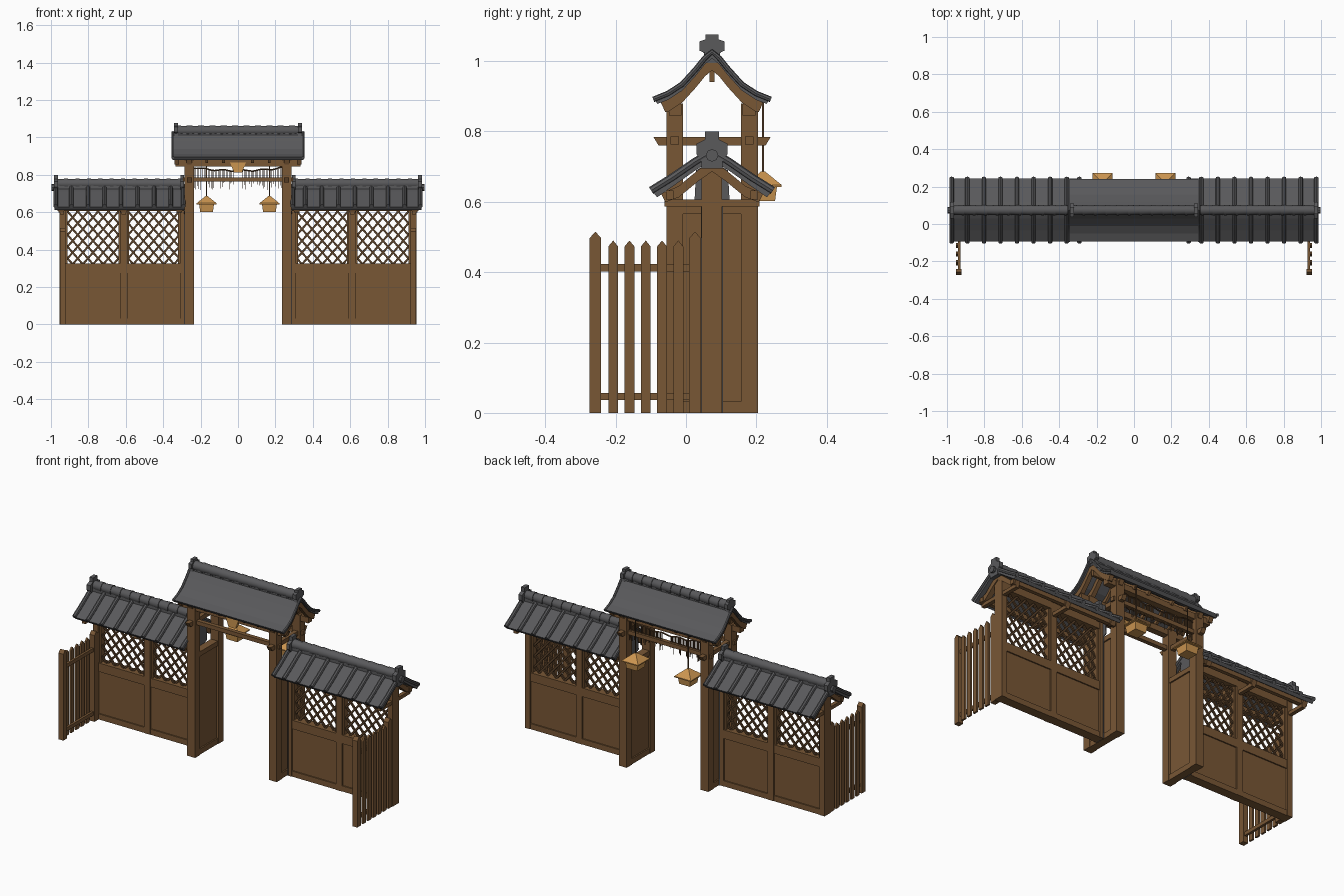
import bpy, bmesh, math, random
from mathutils import Matrix, Vector

if "Cube" in bpy.data.objects:
    bpy.data.objects.remove(bpy.data.objects["Cube"])

random.seed(4)
CY = 0.074  # y of the roof ridges and wall centre


def material(name, rgb):
    m = bpy.data.materials.new(name)
    m.diffuse_color = (*rgb, 1)
    m.use_nodes = True
    m.node_tree.nodes["Principled BSDF"].inputs["Base Color"].default_value = m.diffuse_color
    return m


WOOD = material("brown_wood", (0.19, 0.095, 0.036))
DARK = material("dark_wood", (0.10, 0.052, 0.022))
TILE = material("dark_tile", (0.10, 0.10, 0.105))
TAN = material("lantern_tan", (0.60, 0.30, 0.08))


def finish(bm, name, mat, mirror=True, smooth=False):
    bmesh.ops.recalc_face_normals(bm, faces=bm.faces)
    me = bpy.data.meshes.new(name)
    bm.to_mesh(me)
    bm.free()
    ob = bpy.data.objects.new(name, me)
    bpy.context.collection.objects.link(ob)
    me.materials.append(mat)
    if smooth:
        bpy.ops.object.select_all(action='DESELECT')
        ob.select_set(True)
        bpy.context.view_layer.objects.active = ob
        bpy.ops.object.shade_smooth_by_angle(angle=math.radians(40))
    if mirror:
        ob.modifiers.new("mirror", 'MIRROR')
    return ob


def boxes(name, items, mat=WOOD, mirror=True):
    bm = bmesh.new()
    for x0, x1, y0, y1, z0, z1 in items:
        m = Matrix.Translation(((x0 + x1) / 2, (y0 + y1) / 2, (z0 + z1) / 2)) @ Matrix.Diagonal((x1 - x0, y1 - y0, z1 - z0, 1))
        bmesh.ops.create_cube(bm, size=1, matrix=m)
    return finish(bm, name, mat, mirror)


def prisms(name, items, mat=WOOD, mirror=True):
    """Each item is (yz outline, x0, x1)."""
    bm = bmesh.new()
    for pts, x0, x1 in items:
        a = [bm.verts.new((x0, y, z)) for y, z in pts]
        b = [bm.verts.new((x1, y, z)) for y, z in pts]
        bm.faces.new(a)
        bm.faces.new(b[::-1])
        for i in range(len(a)):
            j = (i + 1) % len(a)
            bm.faces.new((a[i], b[i], b[j], a[j]))
    return finish(bm, name, mat, mirror)


def tubes(name, paths, r, mat, mirror=True):
    cu = bpy.data.curves.new(name, 'CURVE')
    cu.dimensions = '3D'
    cu.bevel_depth, cu.bevel_resolution, cu.use_fill_caps = r, 2, True
    for p in paths:
        s = cu.splines.new('POLY')
        s.points.add(len(p) - 1)
        for q, co in zip(s.points, p):
            q.co = (*co, 1)
    tmp = bpy.data.objects.new(name + "_path", cu)
    bpy.context.collection.objects.link(tmp)
    bpy.context.view_layer.update()
    me = bpy.data.meshes.new_from_object(tmp.evaluated_get(bpy.context.evaluated_depsgraph_get()))
    bpy.data.objects.remove(tmp)
    bm = bmesh.new()
    bm.from_mesh(me)
    return finish(bm, name, mat, mirror, True)


def both(half):
    """Mirror a half outline (dy, z) around the ridge."""
    return [(CY - d, z) for d, z in reversed(half)] + [(CY + d, z) for d, z in half if d > 0]


def band(half, th, drop=0.0, inset=0.012):
    """Closed roof-shaped strip below a half profile."""
    top = [(d, z - drop) for d, z in half]
    low = [(d, z - th) for d, z in top]
    low[-1] = (low[-1][0] - inset, low[-1][1] + th * 0.25)
    return both(top) + both(low)[::-1]


def ridge(name, x0, x1, z, n, mirror):
    """Overlapping tapered round ridge tiles."""
    bm = bmesh.new()
    step = (x1 - x0) / n
    for i in range(n):
        m = Matrix.Translation((x0 + (i + 0.5) * step, CY, z)) @ Matrix.Rotation(math.pi / 2, 4, 'Y')
        bmesh.ops.create_cone(bm, cap_ends=True, segments=14, radius1=0.028, radius2=0.024, depth=step * 1.03, matrix=m)
    return finish(bm, name, TILE, mirror, True)


# Roofs of the gate and the two wings
WING = [(0, 0.738), (0.045, 0.711), (0.11, 0.665), (0.168, 0.628)]
GATE = [(0, 1.03), (0.02, 1.013), (0.045, 0.982), (0.085, 0.938), (0.125, 0.912), (0.167, 0.895)]
prisms("wing_roof", [(band(WING, 0.02), 0.287, 0.98)], TILE)
prisms("gate_roof", [(band(GATE, 0.022), -0.35, 0.35)], TILE, False)
rib_x = [0.292] + [0.36 + 0.0885 * i for i in range(7)] + [0.975]
rib = both([(d * 1.03, z + 0.004) for d, z in WING])
tubes("wing_roof_ribs", [[(x, y, z) for y, z in rib] for x in rib_x], 0.0115, TILE)
tubes("gate_roof_edge_rolls", [[(0.348, y, z - 0.004) for y, z in both(GATE)]], 0.008, TILE)

# Ridges with stepped end ornaments
ridge("wing_ridge", 0.30, 0.97, 0.753, 11, True)
ridge("gate_ridge", -0.335, 0.335, 1.037, 11, False)
boxes("wing_ridge_base", [(0.30, 0.97, CY - 0.022, CY + 0.022, 0.70, 0.75)], TILE)
boxes("gate_ridge_base", [(-0.335, 0.335, CY - 0.02, CY + 0.02, 0.99, 1.035)], TILE, False)
orn = both([(0.02, 0.80), (0.02, 0.777), (0.044, 0.765), (0.044, 0.735), (0.03, 0.715), (0.03, 0.695)])
orn_g = both([(0.018, 1.076), (0.018, 1.062), (0.036, 1.056), (0.036, 1.03), (0.022, 1.024), (0.026, 0.995)])
fix = lambda p: p[:len(p) // 2] + p[len(p) // 2:]
prisms("wing_ridge_ornaments", [(fix(orn), 0.962, 0.985), (fix(orn), 0.288, 0.308)], TILE)
prisms("gate_ridge_ornaments", [(fix(orn_g), 0.322, 0.342)], TILE)
tubes("ridge_end_discs", [[(0.95, CY, 0.732), (0.998, CY, 0.732)], [(0.282, CY, 0.732), (0.31, CY, 0.732)]], 0.018, TILE)

# Roof timbers: gable boards, rafters, purlins
wr = [(d * 0.86, z) for d, z in WING]
wr[-1] = (0.145, 0.643)
prisms("wing_rafters", [(band(wr, 0.032, 0.02), x, x + 0.03) for x in (0.30, 0.597, 0.93)])
gr = GATE[:-1] + [(0.145, 0.902)]
prisms("gate_rafters", [(band(gr, 0.036, 0.02), x, x + 0.025) for x in (0.248, 0.315)]
       + [(band(gr, 0.025, 0.02), x, x + 0.015) for x in (0.07, 0.16)])
boxes("wing_purlins", [(0.29, 0.965, CY + s * 0.12 - 0.011, CY + s * 0.12 + 0.011, 0.607, 0.632) for s in (-1, 1)])
boxes("gate_purlins", [(-0.335, 0.335, y - 0.018, y + 0.018, 0.845, 0.878) for y in (-0.031, 0.179)]
      + [(-0.335, 0.335, CY - 0.007, CY + 0.007, 0.94, 0.99)], WOOD, False)
boxes("wing_bracket_arms", [(x, x + 0.022, CY - 0.135, CY + 0.135, 0.587, 0.607) for x in (0.60, 0.93)])

# Gate pillars with panelled inner sides
POSTS = ((-0.055, -0.008), (0.156, 0.204))
boxes("gate_posts", [(0.235, 0.285, a, b, 0, 0.88) for a, b in POSTS])
boxes("gate_side_panels", [(0.246, 0.274, -0.01, 0.158, 0, 0.58)])
boxes("gate_side_rails", [(0.238, 0.282, -0.01, 0.158, a, b) for a, b in ((0, 0.032), (0.565, 0.592))])
tie = [(-0.093, 0.785), (0.241, 0.785), (0.226, 0.76), (-0.078, 0.76)]
prisms("gate_tie_beams", [(tie, 0.247, 0.273)])
boxes("gate_cross_beams", [(-0.295, 0.295, (a + b) / 2 - 0.012, (a + b) / 2 + 0.012, 0.763, 0.786) for a, b in POSTS], WOOD, False)
prisms("gate_eave_brackets", [([(CY + s * 0.125, 0.86), (CY + s * 0.145, 0.88), (CY + s * 0.125, 0.89), (CY + s * 0.10, 0.87)], 0.245, 0.275)
                              for s in (-1, 1)])

# Wing walls: frame, lower panels, grey joint beside the gate
Y0, Y1 = 0.045, 0.102
boxes("wall_frame_posts", [(0.285, 0.31, Y0, Y1, 0, 0.68), (0.592, 0.63, Y0, Y1, 0, 0.66), (0.922, 0.955, Y0 - 0.001, Y1 + 0.001, 0, 0.70)])
boxes("wall_rails", [(0.30, 0.94, Y0 + 0.002, Y1 - 0.002, a, b) for a, b in ((0, 0.032), (0.275, 0.325), (0.63, 0.675))])
boxes("wall_panels", [(0.30, 0.94, Y0 + 0.009, Y1 - 0.009, 0.01, 0.30)])
boxes("window_frames", [(x, x + 0.012, 0.056, 0.091, 0.32, 0.64) for x in (0.308, 0.582, 0.628, 0.912)])
gable = both([(0, 0.715), (0.045, 0.69), (0.05, 0.60), (0.031, 0.59), (0.031, 0)])
prisms("wall_joint", [(gable, 0.284, 0.289)], TILE)


# Diagonal window lattice, clipped to each opening
def lattice(bm, x0, x1, z0, z1, pitch=0.0545, w=0.0105):
    for s, y in ((1, 0.070), (-1, 0.077)):
        k = math.tan(math.radians(49)) * s
        n = int((x1 - x0 + z1 - z0) / pitch) + 2
        for i in range(-n, n):
            c = (x0 + x1) / 2 + (i + 0.5) * pitch   # bar: x = c + (z - zm) / k
            zm = (z0 + z1) / 2
            za, zb = sorted((zm + (x0 - c) * k, zm + (x1 - c) * k))
            za, zb = max(za, z0), min(zb, z1)
            if zb - za < 0.012:
                continue
            a, b = Vector((c + (za - zm) / k, y, za)), Vector((c + (zb - zm) / k, y, zb))
            d = b - a
            m = (Matrix.Translation((a + b) / 2) @ Matrix.Rotation(math.atan2(d.x, d.z), 4, 'Y')
                 @ Matrix.Diagonal((w, 0.009, d.length, 1)))
            bmesh.ops.create_cube(bm, size=1, matrix=m)


bm = bmesh.new()
for x0, x1 in ((0.312, 0.59), (0.632, 0.918)):
    lattice(bm, x0, x1, 0.322, 0.635)
finish(bm, "window_lattice", DARK)

# Side picket fences
def picket(y0, y1, top, tip):
    return [(y0, 0), (y1, 0), (y1, top), ((y0 + y1) / 2, top + tip), (y0, top)]


prisms("fence_posts", [(picket(y, y + 0.033, 0.497, 0.018), 0.921, 0.952) for y in (-0.274, 0.009)])
prisms("fence_pickets", [(picket(-0.221 + i * 0.0463, -0.193 + i * 0.0463, 0.473, 0.017), 0.941, 0.952) for i in range(5)])
boxes("fence_rails", [(0.928, 0.941, -0.25, 0.03, a, a + 0.021) for a in (0.036, 0.402)])

# Hanging lanterns at the back of the gate
bm = bmesh.new()
R45 = Matrix.Rotation(math.pi / 4, 4, 'Z')
for z0, z1, r0, r1 in ((0.602, 0.645, 0.034, 0.040), (0.642, 0.648, 0.053, 0.053), (0.648, 0.686, 0.053, 0.006)):
    bmesh.ops.create_cone(bm, cap_ends=True, segments=4, radius1=r0 * 2 ** .5, radius2=r1 * 2 ** .5, depth=z1 - z0,
                          matrix=Matrix.Translation((0.168, 0.219, (z0 + z1) / 2)) @ R45)
finish(bm, "lanterns", TAN)
boxes("lantern_cords", [(0.1655, 0.1705, 0.2165, 0.2215, 0.68, 0.90)], DARK)

# Tapered plaque above the entrance
bm = bmesh.new()
v = [bm.verts.new((x, y, z)) for y in (-0.055, -0.035) for x, z in ((-0.022, 0.813), (0.022, 0.813), (0.042, 0.865), (-0.042, 0.865))]
for f in ((0, 1, 2, 3), (7, 6, 5, 4), (0, 4, 5, 1), (1, 5, 6, 2), (2, 6, 7, 3), (3, 7, 4, 0)):
    bm.faces.new([v[i] for i in f])
finish(bm, "entrance_plaque", TAN, False)

# Rope with fringe between the back posts
sag = lambda x: 0.822 + 0.016 * (x / 0.235) ** 2 + 0.004 * math.sin(x * 60)
xs = [-0.235 + 0.47 * i / 30 for i in range(31)]
tubes("fringe_rope", [[(x, 0.18, sag(x)) for x in xs]], 0.004, DARK, False)
strands = []
for i in range(64):
    x = -0.232 + 0.464 * i / 63
    if abs(x) > 0.02:
        strands.append((x - 0.0013, x + 0.0013, 0.178, 0.182, random.uniform(0.715, 0.78), sag(x)))
boxes("fringe_strands", strands, DARK, False)
